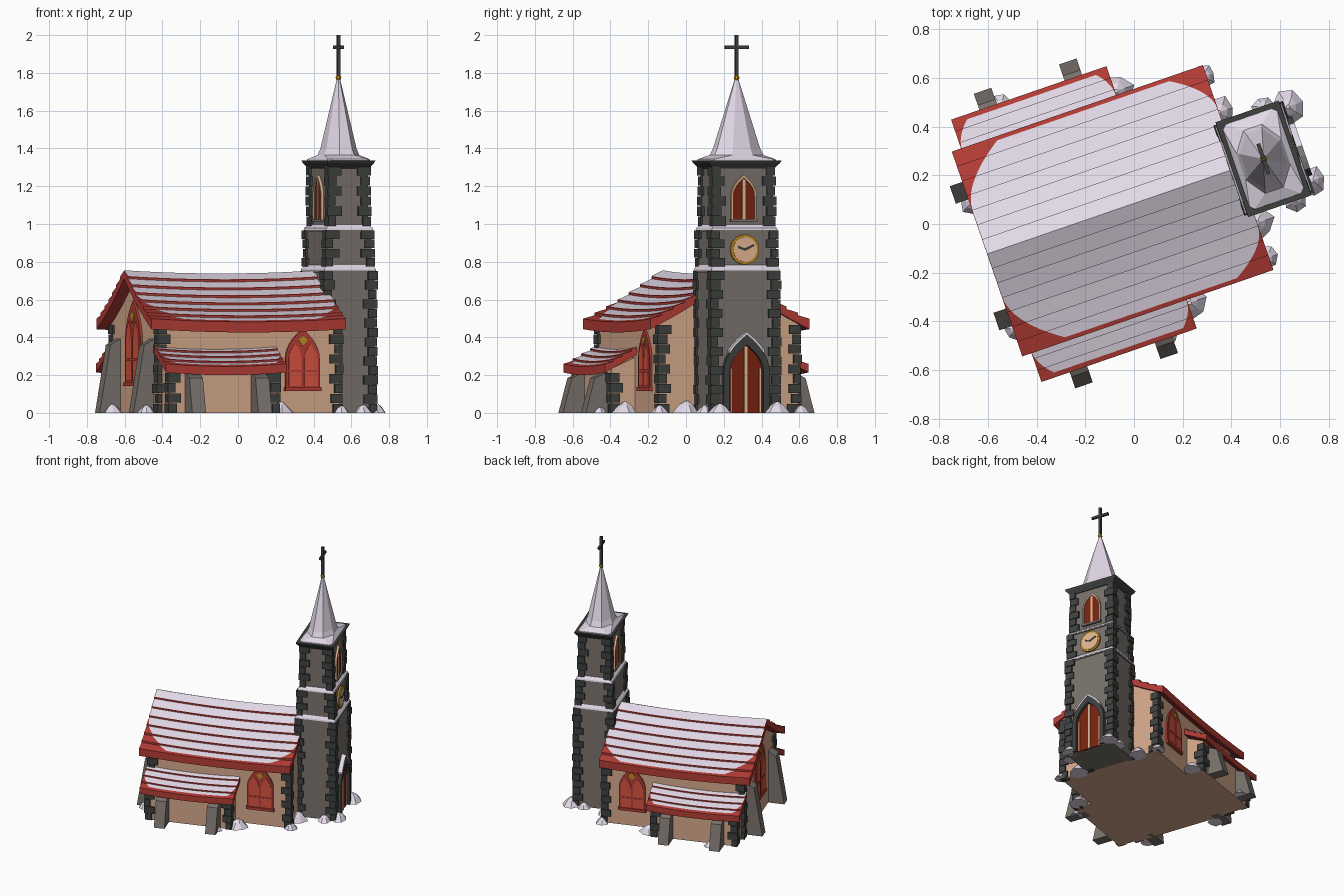
import bpy, bmesh, math, random
from mathutils import Matrix, Vector

if "Cube" in bpy.data.objects:
    bpy.data.objects.remove(bpy.data.objects["Cube"])

random.seed(4)
# The church is built along local x, then turned 19 degrees
WORLD = Matrix.Rotation(math.radians(19), 4, 'Z') @ Matrix.Translation((0, 0.08, 0))

def material(name, r, g, b):
    m = bpy.data.materials.new(name)
    lin = [((c / 255 + 0.055) / 1.055) ** 2.4 for c in (r, g, b)]
    m.diffuse_color = (*lin, 1)
    m.use_nodes = True
    m.node_tree.nodes["Principled BSDF"].inputs["Base Color"].default_value = m.diffuse_color
    return m

WALL = material("beige plaster", 212, 168, 138)
SNOW = material("snow", 226, 217, 231)
RED = material("roof red", 180, 60, 53)
PANE = material("orange red pane", 214, 82, 62)
DOOR = material("dark red wood", 120, 35, 14)
STONE = material("grey stone", 121, 114, 108)
DARK = material("dark stone", 62, 65, 63)
GOLD = material("gold", 190, 140, 35)
CREAM = material("cream trim", 228, 182, 148)

def finish(name, bm, mat, closed=True):
    if closed:
        bmesh.ops.recalc_face_normals(bm, faces=bm.faces)
    bm.transform(WORLD)
    me = bpy.data.meshes.new(name)
    bm.to_mesh(me)
    bm.free()
    me.materials.append(mat)
    ob = bpy.data.objects.new(name, me)
    bpy.context.collection.objects.link(ob)

def add_loft(bm, rings):
    vs = [[bm.verts.new(p) for p in r] for r in rings]
    n = len(vs[0])
    for a, b in zip(vs, vs[1:]):
        for i in range(n):
            bm.faces.new((a[i], a[(i + 1) % n], b[(i + 1) % n], b[i]))
    bm.faces.new(vs[0][::-1])
    bm.faces.new(vs[-1])

def loft(name, rings, mat):
    bm = bmesh.new()
    add_loft(bm, rings)
    finish(name, bm, mat)

def rect(cx, cy, w, d, z):
    return [(cx + i * w / 2, cy + j * d / 2, z) for i, j in ((-1, -1), (1, -1), (1, 1), (-1, 1))]

def box(name, x0, x1, y0, y1, z0, z1, mat):
    loft(name, [rect((x0 + x1) / 2, (y0 + y1) / 2, x1 - x0, y1 - y0, z) for z in (z0, z1)], mat)

# A wall face: normal direction n, distance d, sideways position a
NORMALS = {'+x': (1, 0), '-x': (-1, 0), '+y': (0, 1), '-y': (0, -1)}

def on_wall(face, a, z, d):
    nx, ny = NORMALS[face]
    return (nx * d - ny * a, ny * d + nx * a, z)

def plate(name, pts, face, d0, d1, mat):
    loft(name, [[on_wall(face, a, z, d) for a, z in pts] for d in (d0, d1)], mat)

def arch(c, w, z0, zs, za, n=6):
    side = [(w * (1 - (i / n) ** 2), zs + (za - zs) * i / n) for i in range(n + 1)]
    half = [(w, z0)] + side
    return [(c + x, z) for x, z in half] + [(c - x, z) for x, z in half[-2::-1]]

def arch_ring(name, c, w, z0, zs, za, t, face, d0, d1, mat):
    pts = arch(c, w, z0, zs, za) + arch(c, w - t, z0, zs, za - 1.6 * t)[::-1]
    plate(name, pts, face, d0, d1, mat)

def bar(name, a0, a1, z0, z1, face, d0, d1, mat):
    plate(name, [(a0, z0), (a1, z0), (a1, z1), (a0, z1)], face, d0, d1, mat)

# ---- nave and aisle walls
def prism(name, x0, x1, prof, mat):
    loft(name, [[(x, y, z) for y, z in prof] for x in (x0, x1)], mat)

prism("nave_walls", -0.55, 0.465, [(-.39, 0), (.39, 0), (.39, .475), (0, .70), (-.39, .475)], WALL)
for s, n in ((-1, "front"), (1, "back")):
    prism(n + "_aisle_walls", -0.535, 0.07, [(s * .3, 0), (s * .52, 0), (s * .52, .235), (s * .3, .335)], WALL)

# ---- corner stones, alternating long and short
def quoins(name, corners, z0, z1, long=.058, short=.034, t=.012):
    bm = bmesh.new()
    n = round((z1 - z0) / .052)
    h = (z1 - z0) / n
    for x, y, ix, iy in corners:
        for k in range(n):
            lx, ly = (long, short) if k % 2 else (short, long)
            lx += random.uniform(-.006, .008)
            ly += random.uniform(-.006, .008)
            tt = t + random.uniform(-.003, .003)
            cx, cy = x + ix * (lx - tt) / 2, y + iy * (ly - tt) / 2
            za = z0 + k * h
            add_loft(bm, [rect(cx, cy, lx + tt, ly + tt, z) for z in (za, za + h - .004)])
    finish(name, bm, DARK)

def four(cx, w, d):
    return [(cx + i * w / 2, j * d / 2, -i, -j) for i in (-1, 1) for j in (-1, 1)]

quoins("nave_corner_stones", four(-.0425, 1.015, .78), 0, .47)
quoins("aisle_corner_stones", four(-.2325, .605, 1.04), 0, .215)

# ---- roofs: stepped plank rows with a sheet of snow on each row
def roof(name, side, zf, h0, h1, rows, x0, x1, sag, thick, step, snow_end, left, right):
    dip = lambda x: -sag * (1 - ((2 * x - x0 - x1) / (x1 - x0)) ** 2)
    hs = [h0 + (h1 - h0) * i / rows for i in range(rows + 1)]
    top = []
    for a, b in zip(hs, hs[1:]):
        top += [(a, zf(a)), (b, zf(b) + step)]
    prof = top + [(h, zf(h) - thick) for h in hs[::-1]]
    xs = [x0 + (x1 - x0) * i / 10 for i in range(11)]
    loft(name + "_planks", [[(x, side * h, z + dip(x)) for h, z in prof] for x in xs], RED)
    # snow, rounded off at the lower corners
    def inset(h, c):
        return 0.002 + c[0] * max(0, (h - c[1]) / (snow_end - c[1])) ** 1.9
    bm = bmesh.new()
    for a, b in zip(hs, hs[1:]):
        b2 = min(b, snow_end)
        lines = []
        for k in range(4):
            h = a + (b2 - a) * k / 3
            f = (h - a) / (b - a)
            z = zf(a) + (zf(b) + step - zf(a)) * f + .003
            l, r = x0 + inset(h, left), x1 - inset(h, right)
            line = [l + (r - l) * i / 12 for i in range(13)]
            lines.append([bm.verts.new((x, side * h, z + dip(x))) for x in line])
        for p, q in zip(lines, lines[1:]):
            for i in range(12):
                f = [p[i], p[i + 1], q[i + 1], q[i]]
                bm.faces.new(f if side < 0 else f[::-1]).normal_update()
    for f in bm.faces:
        if f.normal.z < 0:
            f.normal_flip()
    finish(name + "_snow", bm, SNOW, closed=False)

def nave_z(h):
    s = h / .445
    return .752 - .267 * s - .015 * math.sin(math.pi * s)

def aisle_z(h):
    return .348 - .1 * (h - .38) / .19

for s, n in ((-1, "front"), (1, "back")):
    roof(n + "_nave_roof", s, nave_z, 0, .445, 7, -.611, .48, .017, .042, .014, .428, (.19, .19), (.15, .26))
    roof(n + "_aisle_roof", s, aisle_z, .37, .57, 4, -.571, .104, .014, .034, .012, .55, (.06, .44), (.05, .45))

# ---- buttresses
def buttress(name, face, a, prof):
    loft(name, [[on_wall(face, a + o, z, d) for d, z in prof] for o in (-.038, .038)], STONE)

for a in (-.275, .275):
    buttress("gable_buttress", '-x', a, [(.5, 0), (.665, 0), (.605, .36), (.5, .42)])
for face, sg in (('-y', 1), ('+y', -1)):
    for x in (-.41, -.04):
        buttress("aisle_buttress", face, sg * x, [(.48, 0), (.64, 0), (.59, .185), (.48, .235)])

# ---- pointed church windows with two lancets and a gold diamond
def church_window(face, c, d, w, z0, zs, za):
    plate("window_frame", arch(c, w, z0, zs, za), face, d - .01, d + .012, RED)
    g = w * .08
    pw = (w * .84 - g) / 2
    for s in (-1, 1):
        pc = c + s * (g + pw)
        zm = z0 + (zs - z0) * .55
        bar("window_lower_pane", pc - pw, pc + pw, z0 + .018, zm, face, d, d + .016, PANE)
        plate("window_upper_pane", arch(pc, pw, zm + .012, zs, zs + (za - zs) * .5, 4), face, d, d + .016, PANE)
    k, zc = w * .28, zs + (za - zs) * .62
    plate("window_diamond", [(c - k, zc), (c, zc - k * 1.2), (c + k, zc), (c, zc + k * .9)], face, d, d + .017, GOLD)
    bar("window_sill", c - w * 1.06, c + w * 1.06, z0 - .008, z0 + .012, face, d - .01, d + .02, RED)

church_window('-y', .252, .39, .095, .125, .29, .445)
church_window('+y', -.252, .39, .095, .125, .29, .445)
church_window('-x', 0, .55, .125, .15, .38, .595)

# ---- tower tiers
TX = .59
tiers = [(.277, .368, 0, .755), (.250, .354, .755, .97), (.215, .332, .97, 1.31)]
for n, (w, d, z0, z1) in zip(("lower", "middle", "upper"), tiers):
    box(n + "_tower", TX - w / 2, TX + w / 2, -d / 2, d / 2, z0, z1, STONE)
    quoins(n + "_tower_corner_stones", four(TX, w, d), z0 + (.02 if z0 else 0), z1)
for (w, d, _, z), (w2, d2, _, _) in zip(tiers, tiers[1:]):
    loft("tower_ledge", [rect(TX, 0, w + .012, d + .012, z - .012), rect(TX, 0, w + .012, d + .012, z)], STONE)
    loft("tower_ledge_snow", [rect(TX, 0, w + .014, d + .014, z - .002), rect(TX, 0, w + .01, d + .01, z + .008),
                              rect(TX, 0, w2, d2, z + .028)], SNOW)
loft("tower_cornice", [rect(TX, 0, .225, .345, 1.295), rect(TX, 0, .262, .395, 1.322),
                       rect(TX, 0, .275, .412, 1.337)], DARK)

# ---- spire: snow skirt flowing into an eight sided cone
def oct_ring(ru, rv, z):
    ang = [math.radians(22.5 + 45 * k) for k in range(8)]
    return [(TX + ru * math.cos(a), rv * math.sin(a), z) for a in ang]

def skirt_ring(w, d, z):
    c = .018
    q = [(w, d - c), (w - c, d), (c - w, d), (-w, d - c), (-w, c - d), (c - w, -d), (w - c, -d), (w, c - d)]
    return [(TX + x, y, z) for x, y in q]

loft("spire", [skirt_ring(.120, .186, 1.33), skirt_ring(.118, .184, 1.343), oct_ring(.105, .148, 1.365),
               oct_ring(.091, .130, 1.40), oct_ring(.008, .009, 1.77)], SNOW)

# ---- gold ball and cross
bm = bmesh.new()
bmesh.ops.create_uvsphere(bm, u_segments=8, v_segments=6, radius=.016,
                          matrix=Matrix.Translation((TX, 0, 1.775)))
finish("gold_ball", bm, GOLD)
box("cross_post", TX - .009, TX + .009, -.009, .009, 1.77, 2.0, DARK)
box("cross_bar", TX - .008, TX + .008, -.066, .066, 1.927, 1.944, DARK)

# ---- door
D = TX + .277 / 2
arch_ring("door_surround", 0, .128, 0, .22, .415, .034, '+x', D - .01, D + .03, DARK)
plate("door", arch(0, .096, 0, .215, .365), '+x', D - .01, D + .008, DOOR)
bar("door_middle_post", -.009, .009, 0, .352, '+x', D, D + .013, CREAM)
for s in (-1, 1):
    bar("door_side_trim", s * .08 - .004, s * .08 + .004, 0, .235, '+x', D, D + .011, CREAM)
cap = [p for p in arch(0, .128, 0, .22, .415) if p[1] > .30]
plate("door_snow", [(a * 1.03, z + .014) for a, z in cap] + cap[::-1], '+x', D - .01, D + .03, SNOW)

# ---- belfry windows on both ends of the upper tier
for face, d in (('+x', TX + .1075), ('-x', -(TX - .1075))):
    plate("belfry_opening", arch(0, .064, 1.025, 1.15, 1.25), face, d - .01, d + .006, DOOR)
    arch_ring("belfry_trim", 0, .07, 1.02, 1.15, 1.26, .01, face, d - .01, d + .014, CREAM)
    bar("belfry_post", -.008, .008, 1.025, 1.235, face, d, d + .012, CREAM)
    bar("belfry_sill", -.075, .075, 1.012, 1.027, face, d - .01, d + .018, STONE)

# ---- clock
C = TX + .125
def disc(r, n=20):
    return [(r * math.cos(2 * math.pi * i / n), .865 + r * math.sin(2 * math.pi * i / n)) for i in range(n)]
plate("clock_rim", disc(.08), '+x', C - .01, C + .012, GOLD)
plate("clock_face", disc(.066), '+x', C, C + .015, CREAM)
plate("clock_hour_hand", [(0, .858), (.006, .868), (-.04, .885), (-.036, .872)], '+x', C, C + .018, DARK)
plate("clock_minute_hand", [(0, .858), (.052, .884), (.046, .894), (-.004, .87)], '+x', C, C + .018, DARK)

# ---- snow drifts at the foot of the walls
drifts = [(.755, .17, .07), (.75, -.15, .06), (.48, -.24, .075), (.48, .24, .07), (.11, -.46, .07),
          (.11, .46, .07), (.47, -.39, .05), (.47, .40, .05), (-.60, .22, .055), (-.60, -.33, .05),
          (-.02, -.56, .045), (-.36, .56, .045), (.66, -.20, .05), (.66, .20, .05)]
for x, y, r in drifts:
    ring = lambda k, z: [(x + k * r * random.uniform(.8, 1.1) * math.cos(a * math.pi / 3.5),
                          y + k * r * random.uniform(.8, 1.1) * math.sin(a * math.pi / 3.5), z) for a in range(7)]
    loft("snow_drift", [ring(1, 0), ring(.55, r * .55), ring(.12, r * .85)], SNOW)
